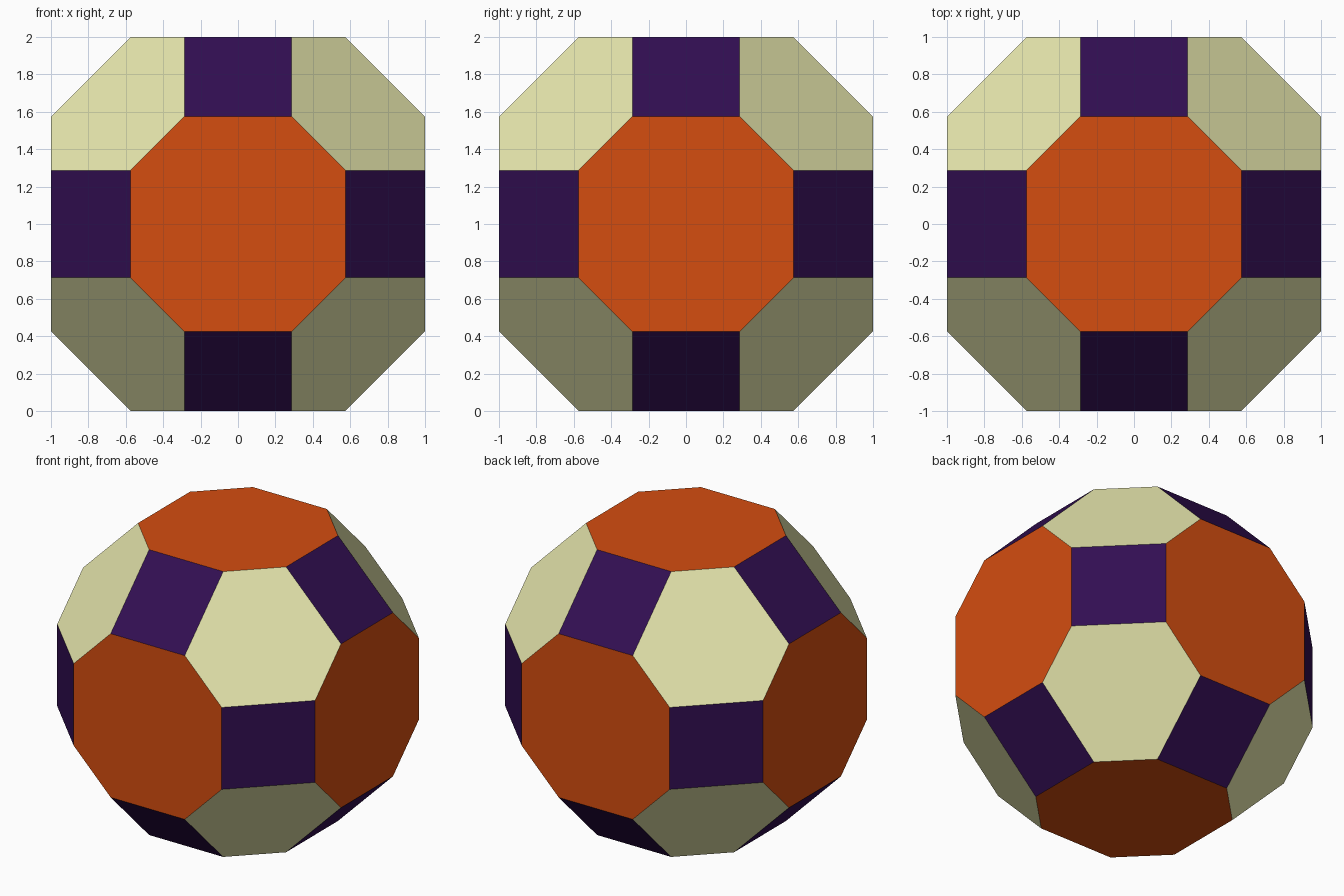
import bpy, bmesh
from math import radians

if "Cube" in bpy.data.objects:
    bpy.data.objects.remove(bpy.data.objects["Cube"])

A, B, C = 0.287, 0.574, 1.0   # vertices are every signed ordering of these three


def material(name, rgb):
    m = bpy.data.materials.new(name)
    m.diffuse_color = (*rgb, 1)
    m.use_nodes = True
    m.node_tree.nodes["Principled BSDF"].inputs["Base Color"].default_value = m.diffuse_color
    return m


# Convex solid: hull of all 48 points, coplanar triangles merged to polygons
bm = bmesh.new()
for p in ((A, B, C), (A, C, B), (B, A, C), (B, C, A), (C, A, B), (C, B, A)):
    for sx in (-1, 1):
        for sy in (-1, 1):
            for sz in (-1, 1):
                bm.verts.new((p[0] * sx, p[1] * sy, p[2] * sz + 1))
bmesh.ops.convex_hull(bm, input=bm.verts[:])
bmesh.ops.dissolve_limit(bm, angle_limit=radians(2), verts=bm.verts[:], edges=bm.edges[:])
bmesh.ops.recalc_face_normals(bm, faces=bm.faces[:])

# Colour by polygon type: octagons, hexagons, rectangles
slot = {8: 0, 6: 1, 4: 2}
for f in bm.faces:
    f.material_index = slot.get(len(f.verts), 0)
    f.smooth = False

mesh = bpy.data.meshes.new("faceted_ball")
for name, rgb in (("orange", (0.66, 0.075, 0.005)),
                  ("cream", (0.80, 0.80, 0.42)),
                  ("purple", (0.032, 0.0045, 0.085))):
    mesh.materials.append(material(name, rgb))
bm.to_mesh(mesh)
bm.free()
bpy.context.collection.objects.link(bpy.data.objects.new("faceted_ball", mesh))
